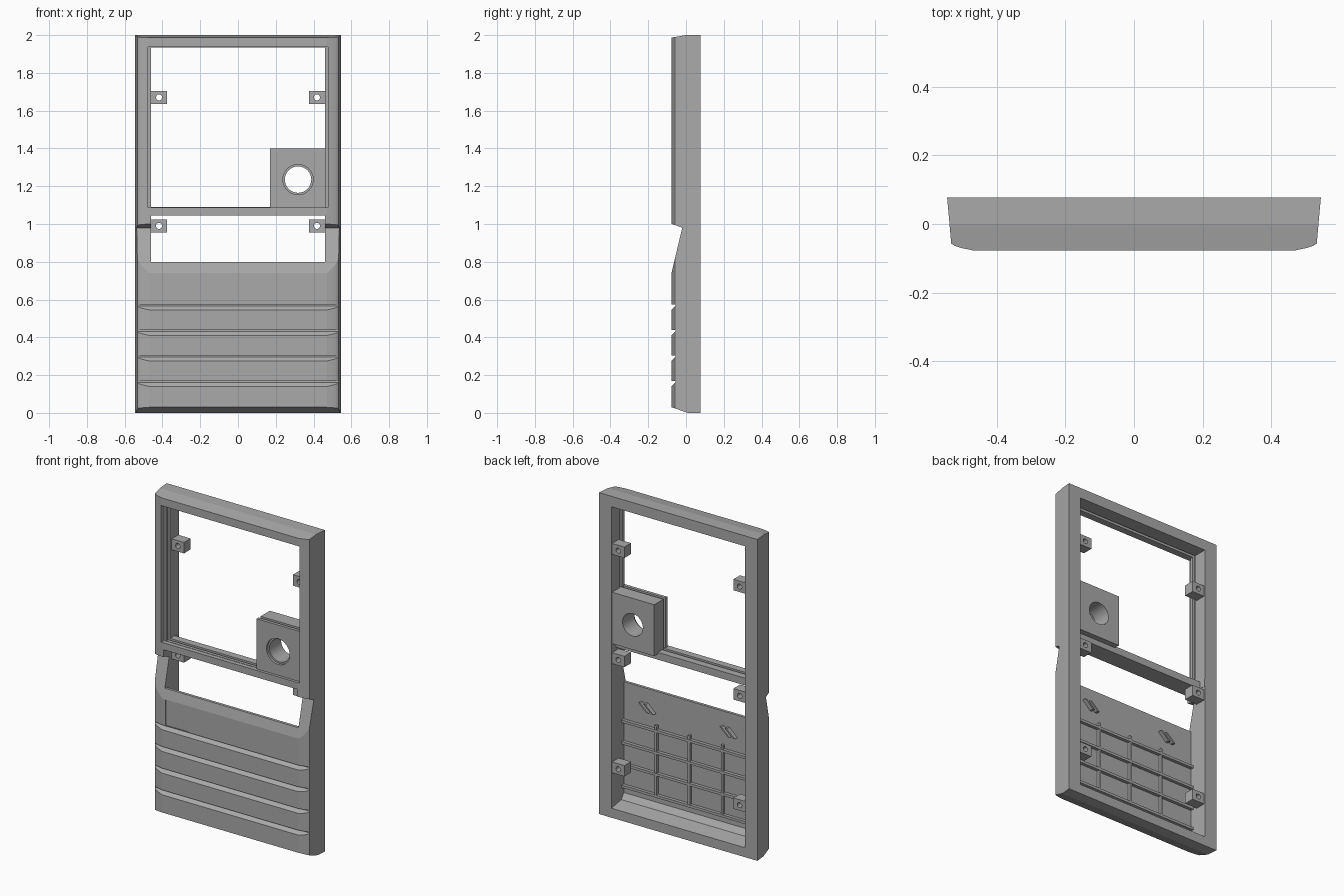
import bpy, bmesh, math
from mathutils import Vector

if "Cube" in bpy.data.objects:
    bpy.data.objects.remove(bpy.data.objects["Cube"])

grey = bpy.data.materials.new("matte grey")
grey.use_nodes = True
GREY = (0.4, 0.4, 0.4, 1)
grey.diffuse_color = GREY
grey.node_tree.nodes["Principled BSDF"].inputs["Base Color"].default_value = GREY


def prism(name, points, axis, lo, hi):
    """Extrude a closed profile along x (points are y,z), y (x,z) or z (x,y)."""
    bm = bmesh.new()
    at = {"x": lambda p, d: (d, p[0], p[1]),
          "y": lambda p, d: (p[0], d, p[1]),
          "z": lambda p, d: (p[0], p[1], d)}[axis]
    face = bm.faces.new([bm.verts.new(at(p, lo)) for p in points])
    new = bmesh.ops.extrude_face_region(bm, geom=[face])["geom"]
    shift = Vector(at((0, 0), hi - lo))
    bmesh.ops.translate(bm, vec=shift, verts=[v for v in new if isinstance(v, bmesh.types.BMVert)])
    bmesh.ops.recalc_face_normals(bm, faces=bm.faces)
    mesh = bpy.data.meshes.new(name)
    bm.to_mesh(mesh)
    bm.free()
    mesh.materials.append(grey)
    obj = bpy.data.objects.new(name, mesh)
    bpy.context.collection.objects.link(obj)
    return obj


def box(name, x, y, z):
    return prism(name, [(x[0], y[0]), (x[1], y[0]), (x[1], y[1]), (x[0], y[1])], "z", *z)


def rod(name, x, z, radius, y, sides=32):
    ring = [(x + radius * math.cos(2 * math.pi * i / sides),
             z + radius * math.sin(2 * math.pi * i / sides)) for i in range(sides)]
    return prism(name, ring, "y", *y)


def combine(obj, other, operation="DIFFERENCE"):
    mod = obj.modifiers.new("cut", "BOOLEAN")
    mod.operation, mod.object, mod.solver = operation, other, "EXACT"
    graph = bpy.context.evaluated_depsgraph_get()
    mesh = bpy.data.meshes.new_from_object(obj.evaluated_get(graph))
    obj.modifiers.clear()
    obj.data = mesh
    bpy.data.objects.remove(other)


FRONT, BACK, INNER = -0.077, 0.077, 0.46
GROOVES = [0.17, 0.305, 0.44, 0.575]

# Outer casing: rounded plan section crossed with the grooved side profile
half = [(0.545, BACK), (0.533, -0.057), (0.522, -0.064), (0.503, -0.07), (0.47, FRONT)]
casing = prism("casing", half + [(-x, y) for x, y in reversed(half)], "z", 0, 2)
side = [(BACK, 0), (0.01, 0), (FRONT, 0.03)]
for z in GROOVES:
    side += [(FRONT, z - 0.03), (-0.056, z - 0.008), (-0.056, z), (FRONT, z)]
side += [(FRONT, 0.74), (-0.02, 0.98), (-0.06, 0.995), (FRONT, 1.0),
         (FRONT, 1.987), (0, 2), (BACK, 2)]
combine(casing, prism("side_profile", side, "x", -1, 1), "INTERSECT")

# Hollow interior with a sloping floor, lower opening and upper window
hollow = [(-0.045, 0.11), (-0.02, 0.075), (0.1, 0.055), (0.1, 1.045), (-0.045, 1.045)]
combine(casing, prism("hollow", hollow, "x", -INNER, INNER))
for x, y, z in [
    (INNER, (-0.2, 0), (0.8, 1.045)),
    (INNER, (-0.2, 0.2), (1.09, 1.935)),
    (0.476, (-0.2, -0.05), (1.088, 1.938)),
    (0.474, (-0.03, -0.01), (1.07, 1.95)),
    (0.459, (0.035, 0.2), (1.0, 1.2)),
]:
    combine(casing, box("cutter", (-x, x), y, z))

# Shallow square label recess
combine(casing, box("label_cutter", (-0.445, -0.29), (-0.2, FRONT + 0.003), (0.579, 0.738)))

# Round-holed block in the window corner, with a groove around its edge
block = box("speaker_block", (0.17, 0.465), (-0.06, 0.07), (1.08, 1.4))
for x, z in [((0, 0.182), (1, 2)), ((0, 0.6), (1.388, 2))]:
    combine(block, box("groove_cutter", x, (-0.04, -0.02), z))
combine(block, rod("bore", 0.318, 1.235, 0.07, (-0.2, 0.2)))
combine(block, rod("bore_rim", 0.318, 1.235, 0.08, (-0.2, -0.045)))

# Screw tabs on both side walls
for sign, label in ((1, "left"), (-1, "right")):
    for z in (1.67, 0.99, 0.31):
        tab = box("screw_tab_" + label, sorted((sign * 0.375, sign * 0.465)),
                  (0.005, 0.07), (z - 0.034, z + 0.034))
        combine(tab, rod("screw_hole", sign * 0.418, z, 0.016, (-0.2, 0.2), 16))

# Stiffening ribs behind the grooves
for z in GROOVES:
    box("cross_rib", (-INNER, INNER), (-0.047, -0.025), (z - 0.022, z - 0.006))
for x in (-0.228, 0, 0.228):
    box("upright_rib", (x - 0.007, x + 0.007), (-0.047, -0.027), (0.15, 0.595))

# Pairs of slanted clips on the inside of the panel
for x in (-0.27, 0.29):
    for dx in (-0.018, 0.018):
        clip = [(x + dx - 0.034, 0.66), (x + dx - 0.02, 0.66),
                (x + dx + 0.034, 0.71), (x + dx + 0.02, 0.71)]
        prism("panel_clip", clip, "y", -0.047, -0.02)
